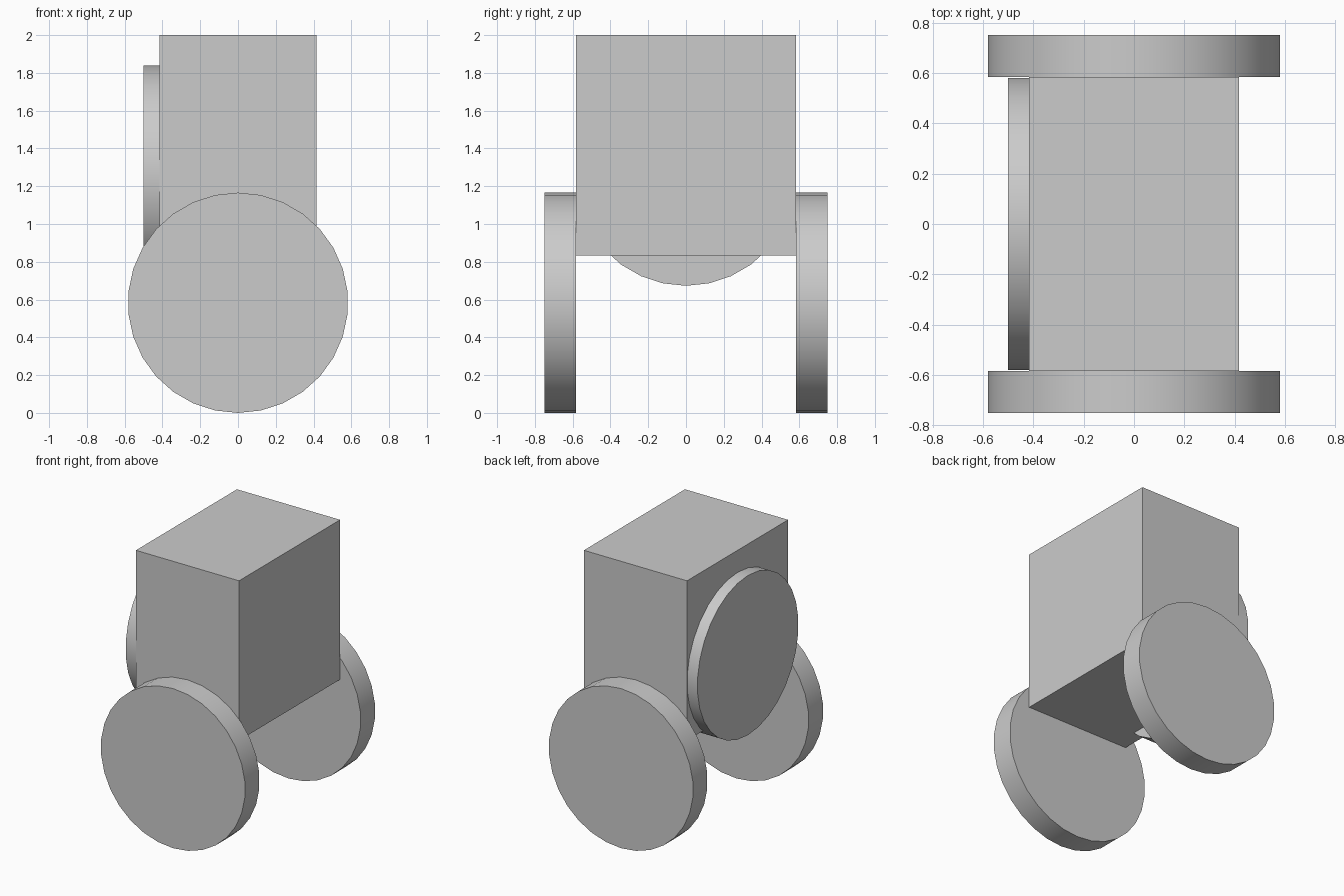
import bpy
from math import pi, radians

cube = bpy.data.objects.get("Cube")
if cube:
    bpy.data.objects.remove(cube, do_unlink=True)

grey = bpy.data.materials.new("light_grey")
grey.use_nodes = True
colour = (0.6, 0.6, 0.6, 1)
grey.diffuse_color = colour
grey.node_tree.nodes["Principled BSDF"].inputs["Base Color"].default_value = colour

RADIUS = 0.583
THICKNESS = 0.167
WIDTH, LENGTH, HEIGHT = 0.833, 2 * RADIUS, 2 * RADIUS


def finish(name):
    obj = bpy.context.object
    obj.name = obj.data.name = name
    obj.data.materials.append(grey)
    return obj


def disc(name, location, turn=0):
    """Upright wheel; its axle runs along y, then is turned about z."""
    bpy.ops.mesh.primitive_cylinder_add(
        vertices=30, radius=RADIUS, depth=THICKNESS,
        location=location, rotation=(pi / 2, 0, turn))
    finish(name)
    bpy.ops.object.shade_smooth_by_angle(angle=radians(30))


# Box body
bpy.ops.mesh.primitive_cube_add(size=1, location=(0, 0, 2 - HEIGHT / 2))
body = finish("body")
body.scale = (WIDTH, LENGTH, HEIGHT)

# Wheels against the front and back of the body
for name, side in (("front_wheel", -1), ("back_wheel", 1)):
    disc(name, (0, side * (LENGTH + THICKNESS) / 2, RADIUS))

# Spare wheel half sunk into the right side
disc("side_wheel", (-WIDTH / 2, 0, 1.256), pi / 2)
